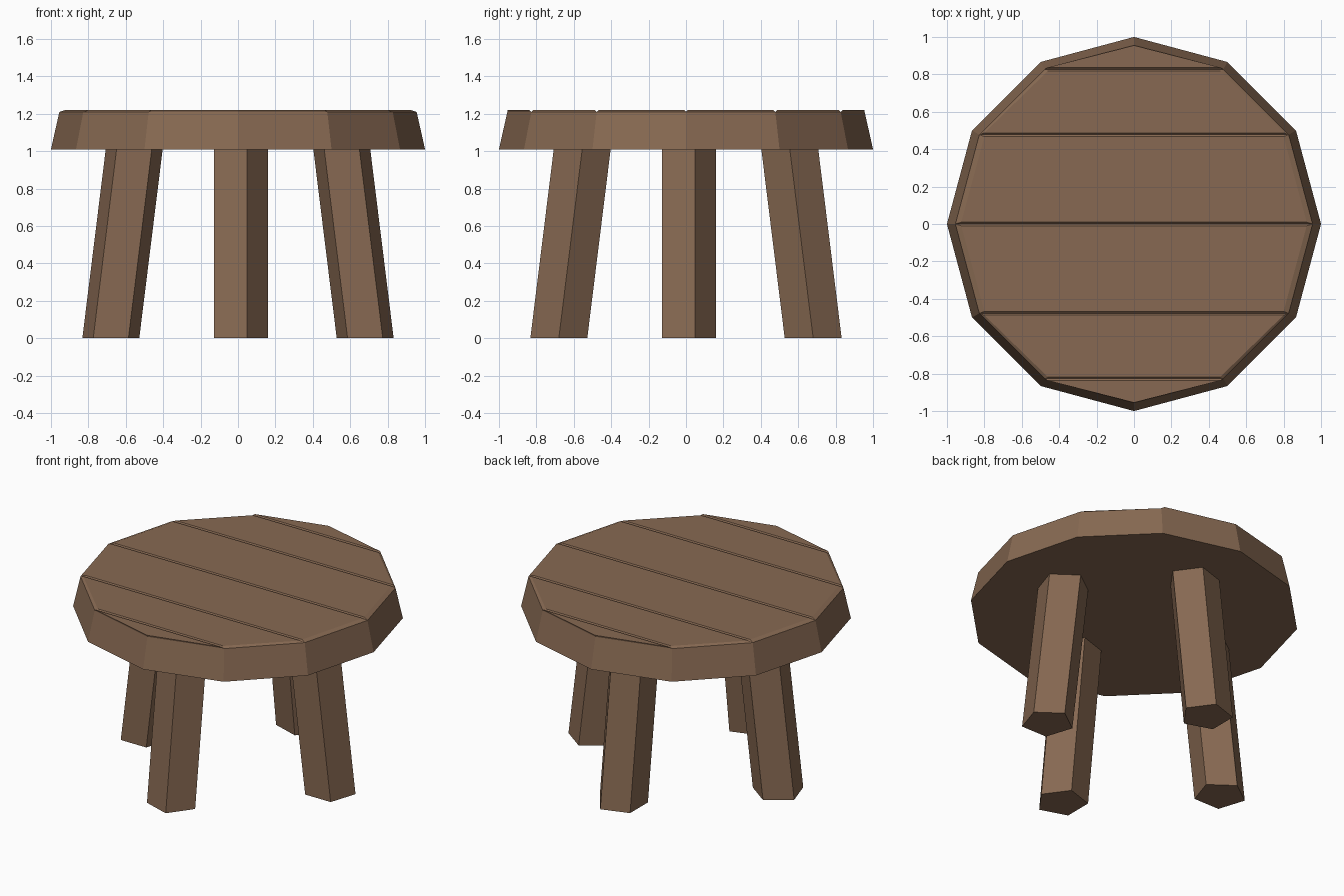
import bpy, bmesh, math
from mathutils import Vector

if "Cube" in bpy.data.objects:
    bpy.data.objects.remove(bpy.data.objects["Cube"])

wood = bpy.data.materials.new("brown wood")
wood.diffuse_color = (0.242, 0.141, 0.084, 1)
wood.use_nodes = True
wood.node_tree.nodes["Principled BSDF"].inputs["Base Color"].default_value = wood.diffuse_color


def finish(bm, name):
    bmesh.ops.recalc_face_normals(bm, faces=bm.faces)
    mesh = bpy.data.meshes.new(name)
    bm.to_mesh(mesh)
    bm.free()
    mesh.materials.append(wood)
    obj = bpy.data.objects.new(name, mesh)
    bpy.context.collection.objects.link(obj)


def ring(bm, sides, radius, centre, start=0.0):
    angles = [start + 2 * math.pi * i / sides for i in range(sides)]
    return [bm.verts.new(Vector(centre) + Vector((radius * math.cos(a), radius * math.sin(a), 0)))
            for a in angles]


def bridge(bm, low, high):
    n = len(low)
    for i in range(n):
        j = (i + 1) % n
        bm.faces.new((low[i], low[j], high[j], high[i]))
    bm.faces.new(low[::-1])
    return bm.faces.new(high)


# Seat: tapered twelve-sided disc, top split into planks at opposite corners
bm = bmesh.new()
low = ring(bm, 12, 1.0, (0, 0, 1.01))
high = ring(bm, 12, 0.955, (0, 0, 1.21))
top = bridge(bm, low, high)
for a, b in ((2, 4), (1, 5), (0, 6), (11, 7), (10, 8)):
    bmesh.ops.connect_verts(bm, verts=[high[a], high[b]])

# Raise each plank with sloped edges, leaving V grooves between planks
planks = [f for f in bm.faces if all(v.co.z > 1.2 for v in f.verts)]
raised = bmesh.ops.extrude_discrete_faces(bm, faces=planks)["faces"]
for f in raised:
    mid = (min(v.co.y for v in f.verts) + max(v.co.y for v in f.verts)) / 2
    for v in f.verts:
        if abs(v.co.y) < 0.9:
            v.co.y += 0.01 if v.co.y < mid else -0.01
        v.co.x *= 0.967
        v.co.z = 1.22
finish(bm, "seat")

# Legs: five-sided, splayed outward toward the floor
for name, dx, dy in (("front_leg", 0, -1), ("back_leg", 0, 1),
                     ("left_leg", -1, 0), ("right_leg", 1, 0)):
    bm = bmesh.new()
    start = 0 if dx == 0 else math.pi / 2
    foot = ring(bm, 5, 0.16, (dx * 0.68, dy * 0.68, 0), start)
    head = ring(bm, 5, 0.16, (dx * 0.555, dy * 0.555, 1.01), start)
    bridge(bm, foot, head)
    finish(bm, name)
